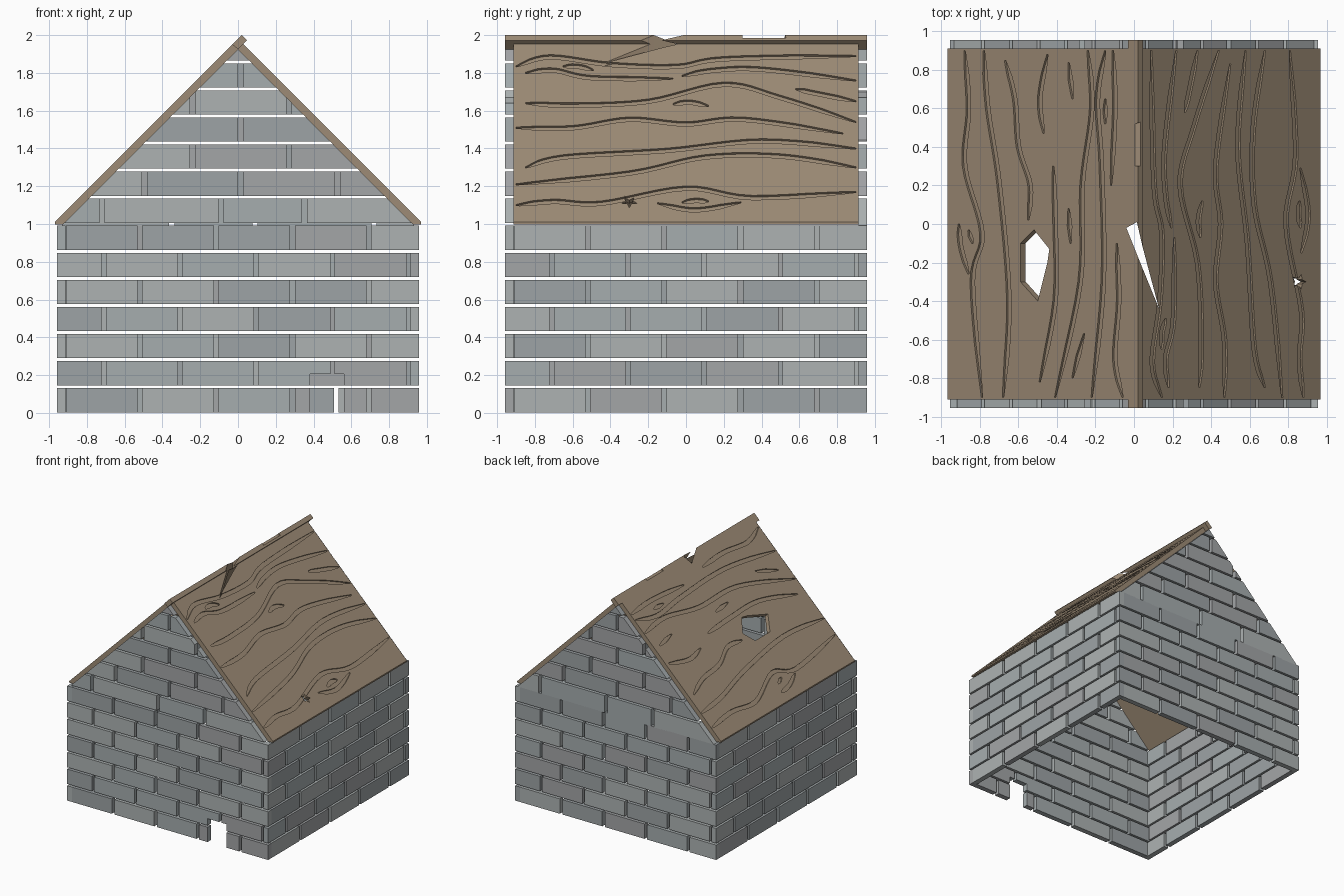
import bpy, bmesh, math, random
from mathutils import Vector, Matrix

if "Cube" in bpy.data.objects:
    bpy.data.objects.remove(bpy.data.objects["Cube"])

random.seed(4)
W, T = 0.957, 0.045            # wall half size, brick thickness
PITCH, BH = 0.1433, 0.128      # brick course pitch and height
TOP, UNDER = 1.98, 1.925       # roof planes: z = value - |x|


def material(name, rgb):
    m = bpy.data.materials.new(name)
    m.diffuse_color = (*rgb, 1)
    m.use_nodes = True
    m.node_tree.nodes["Principled BSDF"].inputs["Base Color"].default_value = m.diffuse_color
    return m


STONE = [material("stone_a", (0.38, 0.42, 0.43)), material("stone_b", (0.34, 0.37, 0.38)),
         material("stone_c", (0.42, 0.45, 0.45)), material("stone_d", (0.37, 0.38, 0.39))]
WOOD = material("wood", (0.34, 0.26, 0.18))


def prism(bm, near, far, mat=0):
    """Solid between two matching polygons."""
    a = [bm.verts.new(p) for p in near]
    b = [bm.verts.new(p) for p in far]
    n = len(a)
    faces = [bm.faces.new(a), bm.faces.new(b[::-1])]
    faces += [bm.faces.new((a[i], b[i], b[(i + 1) % n], a[(i + 1) % n])) for i in range(n)]
    for f in faces:
        f.material_index = mat


def finish(bm, name, mats):
    bmesh.ops.recalc_face_normals(bm, faces=bm.faces)
    me = bpy.data.meshes.new(name)
    bm.to_mesh(me)
    bm.free()
    ob = bpy.data.objects.new(name, me)
    bpy.context.collection.objects.link(ob)
    for m in mats:
        me.materials.append(m)
    return ob


def cut(ob, bm, mats):
    """Subtract a bmesh from an object and bake the result."""
    tool = finish(bm, "cutter", mats)
    tool.hide_render = True
    mod = ob.modifiers.new("cut", 'BOOLEAN')
    mod.operation, mod.object, mod.solver, mod.use_self = 'DIFFERENCE', tool, 'EXACT', True
    dg = bpy.context.evaluated_depsgraph_get()
    dg.update()
    me = bpy.data.meshes.new_from_object(ob.evaluated_get(dg))
    ob.modifiers.clear()
    ob.data = me
    bpy.data.objects.remove(tool)


def clip(poly, nx, nz, d):
    """Keep the part of a polygon where nx*x + nz*z <= d."""
    out = []
    for p, q in zip(poly, poly[1:] + poly[:1]):
        a, b = nx * p[0] + nz * p[1] - d, nx * q[0] + nz * q[1] - d
        if a <= 0:
            out.append(p)
        if a * b < 0:
            t = a / (a - b)
            out.append((p[0] + t * (q[0] - p[0]), p[1] + t * (q[1] - p[1])))
    return out


def brick(bm, a, b, z0, z1, k, gable=False):
    poly = [(a, z0), (b, z0), (b, z1), (a, z1)]
    if gable:
        poly = clip(clip(poly, 1, 1, UNDER), -1, 1, UNDER)
    if len(poly) < 3:
        return
    rot = Matrix.Rotation(k * math.pi / 2, 3, 'Z')
    prism(bm, [rot @ Vector((u, -W, z)) for u, z in poly],
          [rot @ Vector((u, -W + T, z)) for u, z in poly], random.randrange(4))


# Brick walls, interlocking at the corners, with gables on front and back
for k, name in enumerate(("front_wall", "right_wall", "back_wall", "left_wall")):
    bm = bmesh.new()
    for r in range(7):
        z = 0.003 + r * PITCH
        if r % 2:
            spans = [(-W, -0.722)] + [(-0.70 + 0.404 * i, -0.318 + 0.404 * i) for i in range(4)]
        else:
            spans = [(-0.911 + 0.404 * i, min(-0.532 + 0.404 * i, W)) for i in range(5)]
        for a, b in spans:
            brick(bm, a, b, z, z + BH, k)
    if k % 2 == 0:
        for r in range(7):
            z = 0.003 + (7 + r) * PITCH
            joints = [0.015 + 0.51 * i for i in range(-2, 3)] if r % 2 else \
                     [-0.24 + 0.51 * i for i in range(-1, 3)]
            if r == 0:
                joints = [-0.72, -0.09, 0.35]
            edges = [-0.985] + joints + [0.985]
            for a, b in zip(edges, edges[1:]):
                if b - a > 0.05:
                    brick(bm, a + 0.014, b - 0.014, z - (0.02 if k == 2 and r == 0 else 0),
                          z + BH, k, True)
    wall = finish(bm, name, STONE)
    if k == 0:  # little notch at the foot of the front wall
        bm = bmesh.new()
        sq = [(0.38, -0.1), (0.56, -0.1), (0.56, 0.205), (0.38, 0.205)]
        prism(bm, [(x, -1.1, z) for x, z in sq], [(x, -0.8, z) for x, z in sq])
        cut(wall, bm, STONE)


def on_roof(side, s, y, h):
    """Point at horizontal distance s from the ridge, h above the roof plane."""
    n = h / math.sqrt(2)
    return Vector((side * (s + n), y, TOP - s + n))


def groove(bm, side, pts):
    """Tapered wood grain groove through (s, y) points."""
    P = [pts[0]] + pts + [pts[-1]]
    path = []
    for i in range(1, len(P) - 2):
        for j in range(6):
            t = j / 6
            path.append([0.5 * (2 * b + (c - a) * t + (2 * a - 5 * b + 4 * c - d) * t * t
                         + (3 * b - a - 3 * c + d) * t ** 3)
                         for a, b, c, d in zip(P[i - 1], P[i], P[i + 1], P[i + 2])])
    path.append(pts[-1])
    n = len(path) - 1
    rings = []
    for i, (s, y) in enumerate(path):
        w = 0.003 + 0.009 * min(1, i / 3, (n - i) / 3)
        rings.append([bm.verts.new(on_roof(side, s + e * w, y, h))
                      for e, h in ((-1, 0.01), (1, 0.01), (1, -0.012), (-1, -0.012))])
    bm.faces.new(rings[0])
    bm.faces.new(rings[-1][::-1])
    for a, b in zip(rings, rings[1:]):
        for i in range(4):
            bm.faces.new((a[i], b[i], b[(i + 1) % 4], a[(i + 1) % 4]))


# Grain lines: right side as (y, z), left side as (x, y)
right_grain = [
    [(-.9, 1.835), (-.72, 1.885), (-.4, 1.845), (-.05, 1.835), (.2, 1.875), (.9, 1.89)],
    [(-.85, 1.80), (-.7, 1.815), (-.5, 1.775), (-.07, 1.77)],
    [(-.65, 1.835), (-.57, 1.835), (-.49, 1.815)],
    [(-.02, 1.785), (.15, 1.815), (.4, 1.82), (.9, 1.76)],
    [(-.85, 1.64), (-.6, 1.63), (-.2, 1.65), (.2, 1.74), (.5, 1.67), (.9, 1.54)],
    [(.58, 1.715), (.7, 1.69), (.9, 1.65)],
    [(-.07, 1.635), (.02, 1.645), (.12, 1.625)],
    [(-.9, 1.51), (-.6, 1.51), (-.3, 1.555), (0, 1.53), (.3, 1.555), (.83, 1.48)],
    [(-.85, 1.30), (-.65, 1.355), (-.1, 1.39), (.4, 1.44), (.9, 1.40)],
    [(-.9, 1.21), (-.3, 1.27), (.1, 1.355), (.5, 1.36), (.9, 1.30)],
    [(-.9, 1.10), (-.7, 1.12), (-.45, 1.11), (0, 1.19), (.35, 1.14), (.9, 1.17)],
    [(-.15, 1.11), (.05, 1.075), (.29, 1.115)],
    [(-.02, 1.115), (.05, 1.125), (.12, 1.12)]]
left_grain = [
    [(-.88, .9), (-.86, .6), (-.88, .3), (-.79, -.05), (-.84, -.3), (-.79, -.9)],
    [(-.91, .0), (-.9, -.12), (-.86, -.26)],
    [(-.86, -.03), (-.84, -.1)],
    [(-.78, .9), (-.76, .6), (-.70, .2), (-.65, -.4), (-.68, -.9)],
    [(-.67, .85), (-.62, .65), (-.6, .4), (-.54, .2), (-.55, 0.02)],
    [(-.45, .88), (-.49, .65), (-.47, .47)],
    [(-.34, .84), (-.32, .65)],
    [(-.42, .3), (-.41, 0), (-.41, -.4), (-.49, -.82)],
    [(-.24, .9), (-.22, .6), (-.27, .2), (-.28, -.3), (-.41, -.9)],
    [(-.15, .9), (-.19, .65), (-.17, .3), (-.16, -.3), (-.22, -.9)],
    [(-.11, .9), (-.1, .6), (-.12, .2)],
    [(-.15, .65), (-.15, .52)],
    [(-.34, .08), (-.33, -.1)],
    [(-.26, -.57), (-.32, -.8)],
    [(-.09, -.1), (-.08, -.4), (-.1, -.7), (-.06, -.9)]]

# Roof slabs; the left one laps over the right at the ridge
profiles = {
    1: [(.0275, 1.9525), (.97, 1.01), (.97, .998), (.927, .998), (0, UNDER)],
    -1: [(.02, 2), (.0475, 1.9725), (.0275, 1.9525), (0, UNDER),
         (-.927, .998), (-.97, .998), (-.97, 1.01)]}
star = [(.86 + r * math.cos(i * math.pi / 5) * .8, -.3 + r * math.sin(i * math.pi / 5))
        for i in range(10) for r in [(.042, .019)[i % 2]]]
broken = [(.59, -.1), (.59, -.3), (.5, -.40), (.45, -.2), (.44, -.13), (.52, -.03)]
gash = [(-.04, -.02), (.015, .01), (.045, -.12), (.13, -.44), (.02, -.17)]
dent = [(.005, .3), (.1, .3), (.1, .55), (.005, .52), (-.005, .45), (-.005, .36)]
for side, name in ((1, "right_roof"), (-1, "left_roof")):
    bm = bmesh.new()
    E = W - T
    prism(bm, [(x, -E, z) for x, z in profiles[side]], [(x, E, z) for x, z in profiles[side]])
    roof = finish(bm, name, [WOOD])
    bm = bmesh.new()
    if side == 1:
        for g in right_grain:
            groove(bm, 1, [(TOP - z, y) for y, z in g])
    else:
        for g in left_grain:
            groove(bm, -1, [(-x, y) for x, y in g])
    cut(roof, bm, [WOOD])
    # Holes and damage
    bm = bmesh.new()
    hole = star if side == 1 else broken
    prism(bm, [on_roof(side, s, y, 0.05) for s, y in hole],
          [on_roof(side, s, y, -0.1) for s, y in hole])
    prism(bm, [(x, y, 2.1) for x, y in gash], [(x, y, 1.7) for x, y in gash])
    if side == -1:
        prism(bm, [(x, y, 2.1) for x, y in dent], [(x, y, 1.985) for x, y in dent])
    cut(roof, bm, [WOOD])

# Ridge tips reaching over the gables
tip = [(.02, 2), (.0475, 1.9725), (0, UNDER), (-.03, 1.95)]
for sy, name in ((-1, "ridge_tip_front"), (1, "ridge_tip_back")):
    bm = bmesh.new()
    prism(bm, [(x, sy * (W - T), z) for x, z in tip], [(x, sy * W, z) for x, z in tip])
    finish(bm, name, [WOOD])
